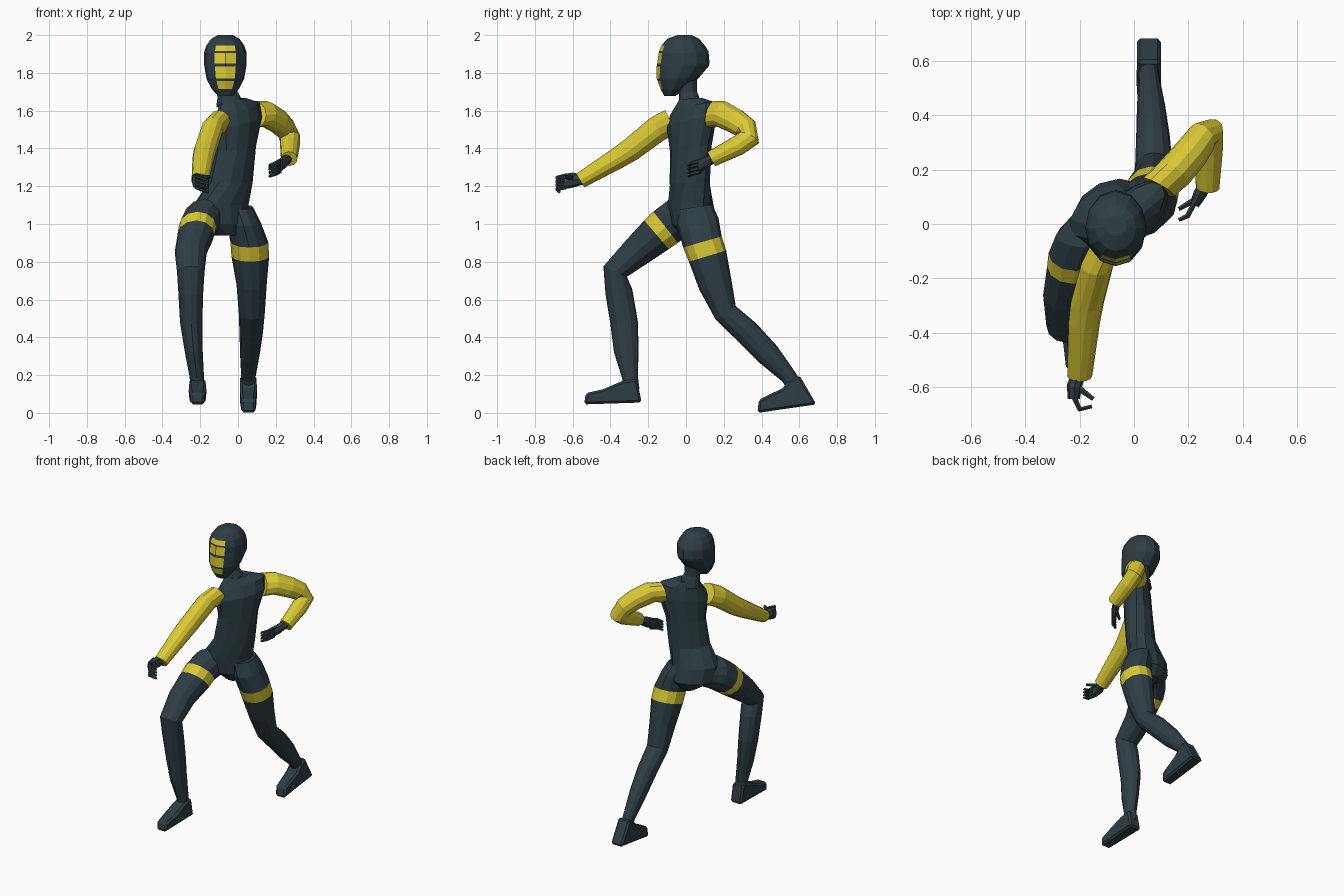
import bpy, bmesh, math
from mathutils import Vector


def material(name, rgb):
    m = bpy.data.materials.new(name)
    m.diffuse_color = (*rgb, 1)
    return m


SLATE = material("dark slate", (0.027, 0.049, 0.059))
YELLOW = material("yellow", (0.70, 0.59, 0.036))


def finish(name, bm, base):
    bmesh.ops.recalc_face_normals(bm, faces=bm.faces)
    mesh = bpy.data.meshes.new(name)
    bm.to_mesh(mesh)
    bm.free()
    mesh.materials.append(base)
    mesh.materials.append(YELLOW)
    ob = bpy.data.objects.new(name, mesh)
    bpy.context.collection.objects.link(ob)
    return ob


def tube(name, rings, side=(1, 0, 0), n=12, base=SLATE, accent=lambda r, s: False):
    """Loft ellipses (x, y, z, half width, half depth[, yaw, tilt]) along their centres."""
    bm = bmesh.new()
    pts = [Vector(r[:3]) for r in rings]
    loops = []
    for i, r in enumerate(rings):
        t = (pts[min(i + 1, len(pts) - 1)] - pts[max(i - 1, 0)]).normalized()
        s = Vector(side).normalized()
        if len(r) > 5:
            yaw = math.radians(r[5])
            s = Vector((math.cos(yaw), math.sin(yaw), r[6]))
            t = Vector((0, 0, 1))
        d = t.cross(s).normalized()
        loops.append([bm.verts.new(pts[i] + s * r[3] * math.cos(k * math.tau / n)
                                   + d * r[4] * math.sin(k * math.tau / n)) for k in range(n)])
    for i in range(len(loops) - 1):
        lo, hi = loops[i], loops[i + 1]
        for k in range(n):
            j = (k + 1) % n
            f = bm.faces.new((lo[k], lo[j], hi[j], hi[k]))
            f.material_index = int(accent(i, k))
    bm.faces.new(loops[0])
    bm.faces.new(loops[-1])
    return finish(name, bm, base)


def foot(name, profile, x, w):
    """Side profile (y, z) extruded across x, narrower at the toe."""
    bm = bmesh.new()
    toe = min(p[0] for p in profile)
    sides = []
    for sg in (-1, 1):
        sides.append([bm.verts.new((x + sg * w * (0.85 if y < toe + 0.03 else 1), y, z))
                      for y, z in profile])
    m = len(profile)
    for k in range(m):
        j = (k + 1) % m
        bm.faces.new((sides[0][k], sides[0][j], sides[1][j], sides[1][k]))
    bm.faces.new(sides[0])
    bm.faces.new(sides[1])
    ob = finish(name, bm, SLATE)
    bev = ob.modifiers.new("soft edges", 'BEVEL')
    bev.width = 0.012
    bev.segments = 1


def hand(name, palm, fingers, thumb, drop):
    """Palm, four curled fingers stacked downwards, and a thumb."""
    tube(name + "_palm", palm, (0, 0, 1), 8)
    for i in range(4):
        tube(f"{name}_finger_{i + 1}",
             [(x, y, z - drop * i, r, r) for (x, y, z), r in zip(fingers, (.012, .011, .008))],
             (0, 0, 1), 6)
    tube(name + "_thumb", [(*p, r, r) for p, r in zip(thumb, (.014, .009))], (0, 0, 1), 6)


# Head: front strips are yellow on alternate bands (two faces either side of the front edge)
head = [(2.0, -.045, .03, .04), (1.98, -.1, .07, .075), (1.945, -.13, .1, .1),
        (1.915, -.142, .118, .11), (1.905, -.145, .12, .113), (1.85, -.152, .125, .113),
        (1.835, -.155, .12, .111), (1.77, -.155, .065, .1), (1.757, -.15, .05, .094),
        (1.715, -.135, -.005, .072), (1.678, -.115, -.055, .04)]
tube("head", [(-.067, (f + b) / 2, z, w, (b - f) / 2, 0, 0) for z, f, b, w in head],
     accent=lambda r, s: r in (2, 4, 6, 8) and s in (8, 9))

# Neck with collar
tube("neck", [(-.04, .02, 1.62, .075, .06), (-.048, .015, 1.675, .06, .052),
              (-.055, .01, 1.7, .052, .047), (-.06, .01, 1.8, .05, .047)])

# Torso and pelvis, twisting from the hips to the shoulders
tube("torso", [(-.06, .05, .94, .06, .08, 25, 0), (-.08, .045, 1.0, .15, .115, 25, 0),
               (-.09, .025, 1.1, .155, .112, 25, 0), (-.04, .02, 1.22, .13, .094, 38, 0),
               (-.015, .025, 1.4, .128, .09, 45, .1), (0, .03, 1.54, .162, .087, 47, .2),
               (0, .035, 1.61, .15, .07, 47, .25), (-.025, .025, 1.66, .075, .055, 40, .1)])

# Legs with yellow thigh bands
tube("front_leg", [(-.12, .05, 1.06, .09, .09), (-.18, -.04, 1.035, .107, .107),
                   (-.215, -.108, .983, .1, .105), (-.222, -.156, .943, .098, .1),
                   (-.25, -.262, .852, .085, .083), (-.25, -.375, .748, .073, .068),
                   (-.25, -.355, .64, .066, .072), (-.248, -.328, .48, .059, .073),
                   (-.235, -.316, .33, .048, .066), (-.218, -.297, .19, .038, .042),
                   (-.216, -.288, .12, .036, .042)], accent=lambda r, s: r == 2)
tube("rear_leg", [(.0, .05, 1.09, .08, .09), (.03, .062, 1.01, .09, .112),
                  (.06, .087, .905, .1, .106), (.065, .114, .83, .1, .103),
                  (.072, .155, .68, .08, .089), (.073, .21, .53, .069, .064),
                  (.07, .325, .425, .062, .068), (.063, .435, .31, .052, .064),
                  (.055, .545, .19, .038, .042), (.055, .585, .12, .036, .042)],
     accent=lambda r, s: r == 2)
foot("front_foot", [(-.54, .045), (-.53, .105), (-.44, .125), (-.335, .17), (-.26, .18),
                    (-.235, .055)], -.214, .043)
foot("rear_foot", [(.378, 0), (.386, .07), (.51, .13), (.54, .165), (.6, .2),
                   (.69, .045)], .055, .044)

# Sleeved arms
tube("forward_arm", [(-.1, -.08, 1.54, .06, .07), (-.135, -.15, 1.505, .06, .069),
                     (-.172, -.29, 1.395, .061, .062), (-.183, -.36, 1.35, .058, .057),
                     (-.2, -.56, 1.23, .046, .042)], base=YELLOW)
tube("bent_arm", [(.09, .135, 1.58, .065, .075), (.145, .185, 1.583, .066, .073),
                  (.21, .26, 1.545, .064, .068), (.252, .318, 1.505, .058, .062),
                  (.275, .333, 1.455, .054, .062), (.275, .275, 1.415, .052, .054),
                  (.271, .135, 1.345, .044, .043)], side=(-.8, .33, -.5), base=YELLOW)

# Hands
hand("forward_hand",
     [(-.203, -.545, 1.235, .026, .026), (-.22, -.6, 1.232, .04, .028),
      (-.222, -.645, 1.225, .04, .022)],
     [(-.222, -.635, 1.256), (-.2, -.683, 1.245), (-.155, -.672, 1.23)],
     [(-.21, -.6, 1.245), (-.15, -.645, 1.25)], .02)
hand("bent_hand",
     [(.265, .15, 1.348, .026, .026), (.24, .105, 1.325, .036, .024),
      (.222, .07, 1.31, .038, .018)],
     [(.222, .078, 1.335), (.198, .03, 1.322), (.165, .015, 1.31)],
     [(.235, .095, 1.33), (.165, .055, 1.3)], .019)
